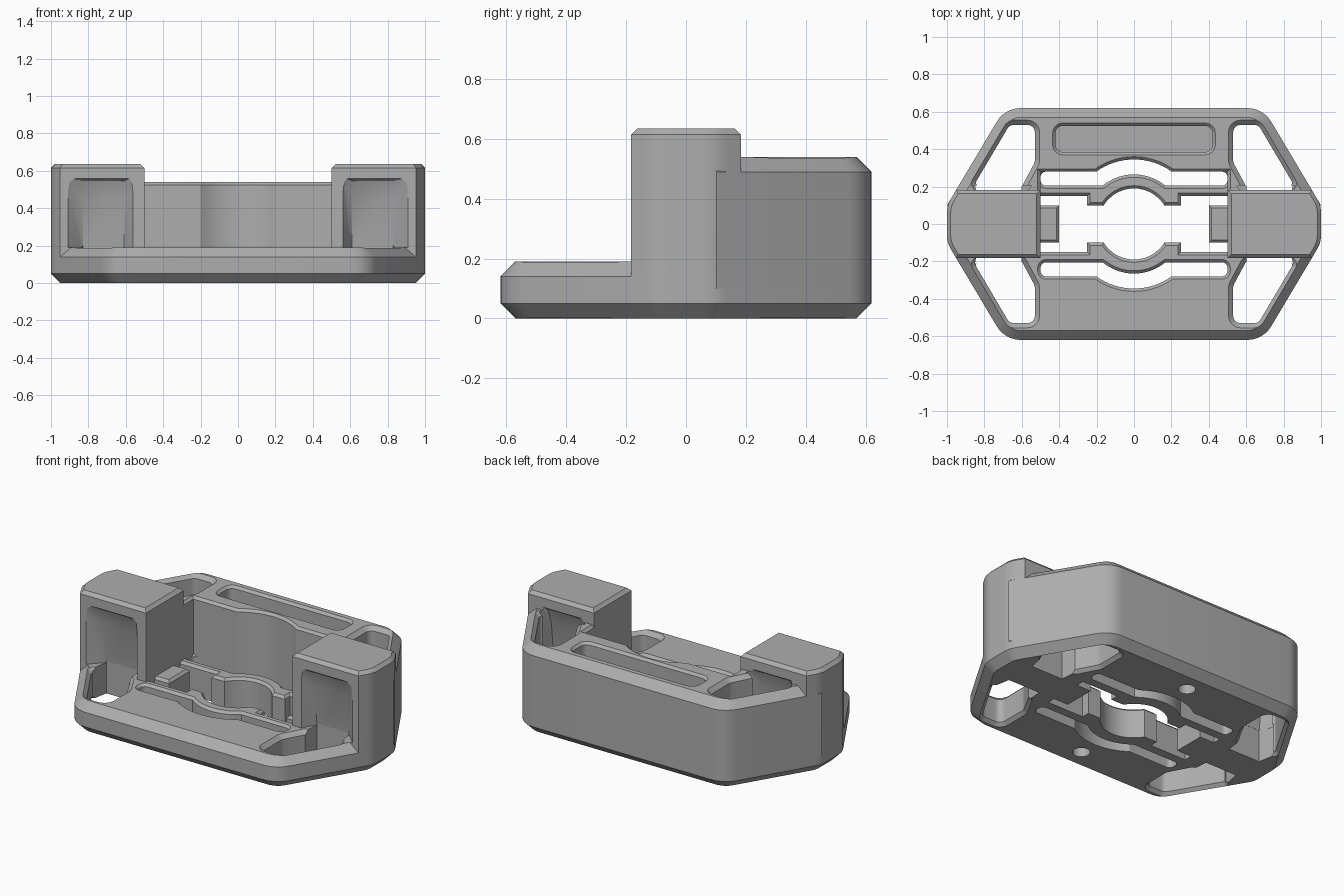
import bpy, bmesh, math
from mathutils import Vector

if "Cube" in bpy.data.objects:
    bpy.data.objects.remove(bpy.data.objects["Cube"])

grey = bpy.data.materials.new("plain_grey")
grey.use_nodes = True
grey.diffuse_color = (0.42, 0.42, 0.42, 1)
grey.node_tree.nodes["Principled BSDF"].inputs["Base Color"].default_value = (0.42, 0.42, 0.42, 1)


def finish(name, bm):
    bmesh.ops.recalc_face_normals(bm, faces=bm.faces)
    mesh = bpy.data.meshes.new(name)
    bm.to_mesh(mesh)
    bm.free()
    mesh.materials.append(grey)
    ob = bpy.data.objects.new(name, mesh)
    bpy.context.collection.objects.link(ob)
    return ob


def rounded(corners, seg=6):
    """Polygon of (x, y, radius) corners with true arcs; radius 0 stays sharp."""
    out = []
    for i, (x, y, r) in enumerate(corners):
        p = Vector((x, y))
        if r == 0:
            out.append(p)
            continue
        a = (Vector(corners[i - 1][:2]) - p).normalized()
        b = (Vector(corners[(i + 1) % len(corners)][:2]) - p).normalized()
        half = a.angle(b) / 2
        centre = p + (a + b).normalized() * (r / math.sin(half))
        start = p + a * (r / math.tan(half)) - centre
        end = p + b * (r / math.tan(half)) - centre
        turn = start.angle_signed(end)
        for k in range(seg + 1):
            t = -turn * k / seg
            c, s = math.cos(t), math.sin(t)
            out.append(centre + Vector((start.x * c - start.y * s, start.x * s + start.y * c)))
    return out


def inset(pts, d):
    out = []
    for i, p in enumerate(pts):
        e1 = (p - pts[i - 1]).normalized()
        e2 = (pts[(i + 1) % len(pts)] - p).normalized()
        n1, n2 = Vector((-e1.y, e1.x)), Vector((-e2.y, e2.x))
        out.append(p + (n1 + n2) * (d / (1 + n1.dot(n2))))
    return out


def prism(name, pts, levels):
    """Stack the outline at (z, inset) levels; chamfers come from the insets."""
    pts = [Vector(p) for p in pts]
    area = sum(pts[i - 1].x * p.y - p.x * pts[i - 1].y for i, p in enumerate(pts))
    if area < 0:
        pts.reverse()
    bm = bmesh.new()
    rings = [[bm.verts.new((p.x, p.y, z)) for p in inset(pts, d)] for z, d in levels]
    n = len(pts)
    for lo, hi in zip(rings, rings[1:]):
        for i in range(n):
            bm.faces.new((lo[i - 1], lo[i], hi[i], hi[i - 1]))
    bm.faces.new(rings[0])
    bm.faces.new(rings[-1])
    return finish(name, bm)


def hull(name, points):
    bm = bmesh.new()
    for p in points:
        bm.verts.new(p)
    bmesh.ops.convex_hull(bm, input=bm.verts)
    return finish(name, bm)


def combine(ob, other, operation="DIFFERENCE"):
    mod = ob.modifiers.new("combine", "BOOLEAN")
    mod.operation, mod.solver, mod.object = operation, "EXACT", other
    bpy.context.view_layer.objects.active = ob
    bpy.ops.object.modifier_apply(modifier=mod.name)
    bpy.data.objects.remove(other)


def bulge(y, r, seg=16):
    """Arc about the origin, left to right, where it rises above the line y."""
    a = math.asin(y / r)
    return [(-r * math.cos(t), r * math.sin(t), 0)
            for t in (a + (math.pi - 2 * a) * k / seg for k in range(seg + 1))]


def flip(pts, sx, sy):
    return [(p[0] * sx, p[1] * sy) + tuple(p[2:]) for p in pts]


# Base plate with chamfered rims
corner = [(1, 0.1, 0.15), (0.69, 0.62, 0.15)]
upper = corner + flip(corner, -1, 1)[::-1]
outline = rounded(upper + flip(upper, 1, -1)[::-1])
body = prism("mounting_base", outline, [(0, 0.05), (0.05, 0), (0.14, 0), (0.19, 0.05)])

# Curved slots that leave two flexible beams
slot = [(-0.5, 0.205, 0.03)] + bulge(0.205, 0.265) + [(0.5, 0.205, 0.03), (0.5, 0.28, 0.03)]
slot += bulge(0.28, 0.345)[::-1] + [(-0.5, 0.28, 0.03)]
through = [(-0.1, 0), (0.175, 0), (0.19, -0.015), (0.25, -0.015)]
for sy in (1, -1):
    combine(body, prism("slot_cutter", rounded(flip(slot, 1, sy)), through))

# Central opening with end tongues, gripping pads and a round bore
arc = [p[:2] for p in bulge(0.1, 0.19)]
half = [(0.4, 0.1), (0.5, 0.1), (0.5, 0.15), (0.25, 0.15), (0.25, 0.1)]
half = half + arc[::-1] + flip(half, -1, 1)[::-1]
combine(body, prism("opening_cutter", half + flip(half, 1, -1)[::-1], through))

# Tall back wall with its scooped inner face
wall = prism("back_wall", rounded([(1, 0.1, 0)] + upper[1:3] + [(-1, 0.1, 0)]),
             [(0.1, 0), (0.49, 0), (0.54, 0.05)])
cavity = [(0.5, 0), (0.5, 0.28)] + [p[:2] for p in bulge(0.28, 0.345)[::-1]] + [(-0.5, 0.28), (-0.5, 0)]
combine(wall, prism("cavity_cutter", cavity, [(0, 0), (0.525, 0), (0.54, -0.015), (0.7, -0.015)]))
combine(body, wall, "UNION")

# End towers
tower = [(0.5, -0.183, 0), (0.9505, -0.183, 0), (1, -0.1, 0.15),
         (1, 0.1, 0.15), (0.9505, 0.183, 0), (0.5, 0.183, 0)]
for sx in (1, -1):
    combine(body, prism("tower", rounded(flip(tower, sx, 1)),
                        [(0.1, 0), (0.615, 0), (0.635, 0.02)]), "UNION")

# Corner windows, and the tapering niches they run into under the towers
window = [(0.53, 0.53, 0.04), (0.665, 0.53, 0.04), (0.86, 0.2, 0.02), (0.6, 0.2, 0.02), (0.53, 0.33, 0.06)]
for sy, top in ((1, 0.54), (-1, 0.19)):
    outer = 0.86 if sy > 0 else 0.93
    for sx in (1, -1):
        combine(body, prism("window_cutter", rounded(flip(window, sx, sy)),
                            [(-0.02, -0.02), (0, -0.02), (0.02, 0), (top - 0.025, 0),
                             (top, -0.025), (top + 0.01, -0.025)]))
        niche = [(x, 0.205, z) for x in (0.55, outer) for z in (0.19, 0.575)]
        niche += [(x, y, z) for x in (0.61, 0.83) for y, z in ((0.1, 0.19), (0.13, 0.45), (0.165, 0.545))]
        foot = [(0.61, 0.1), (0.83, 0.1), (0.85, 0.21), (0.6, 0.21)]
        combine(body, hull("niche_cutter", [(x * sx, y * sy, z) for x, y, z in niche]))
        combine(body, prism("foot_cutter", flip(foot, sx, sy), [(-0.1, 0), (0.2, 0)]))

# Long pocket in the top of the back wall
pocket = [(-0.42, 0.385, 0.04), (0.42, 0.385, 0.04), (0.42, 0.525, 0.04), (-0.42, 0.525, 0.04)]
combine(body, prism("pocket_cutter", rounded(pocket),
                    [(0.44, 0), (0.525, 0), (0.54, -0.015), (0.6, -0.015)]))

# Blind screw holes underneath
for y in (0.46, -0.46):
    ring = [(0.05 * math.cos(k * math.pi / 12), y + 0.05 * math.sin(k * math.pi / 12)) for k in range(24)]
    combine(body, prism("screw_hole_cutter", ring, [(-0.1, 0), (0.08, 0)]))

bpy.ops.object.select_all(action="DESELECT")
body.select_set(True)
bpy.context.view_layer.objects.active = body
bpy.ops.object.shade_smooth_by_angle(angle=math.radians(25))
